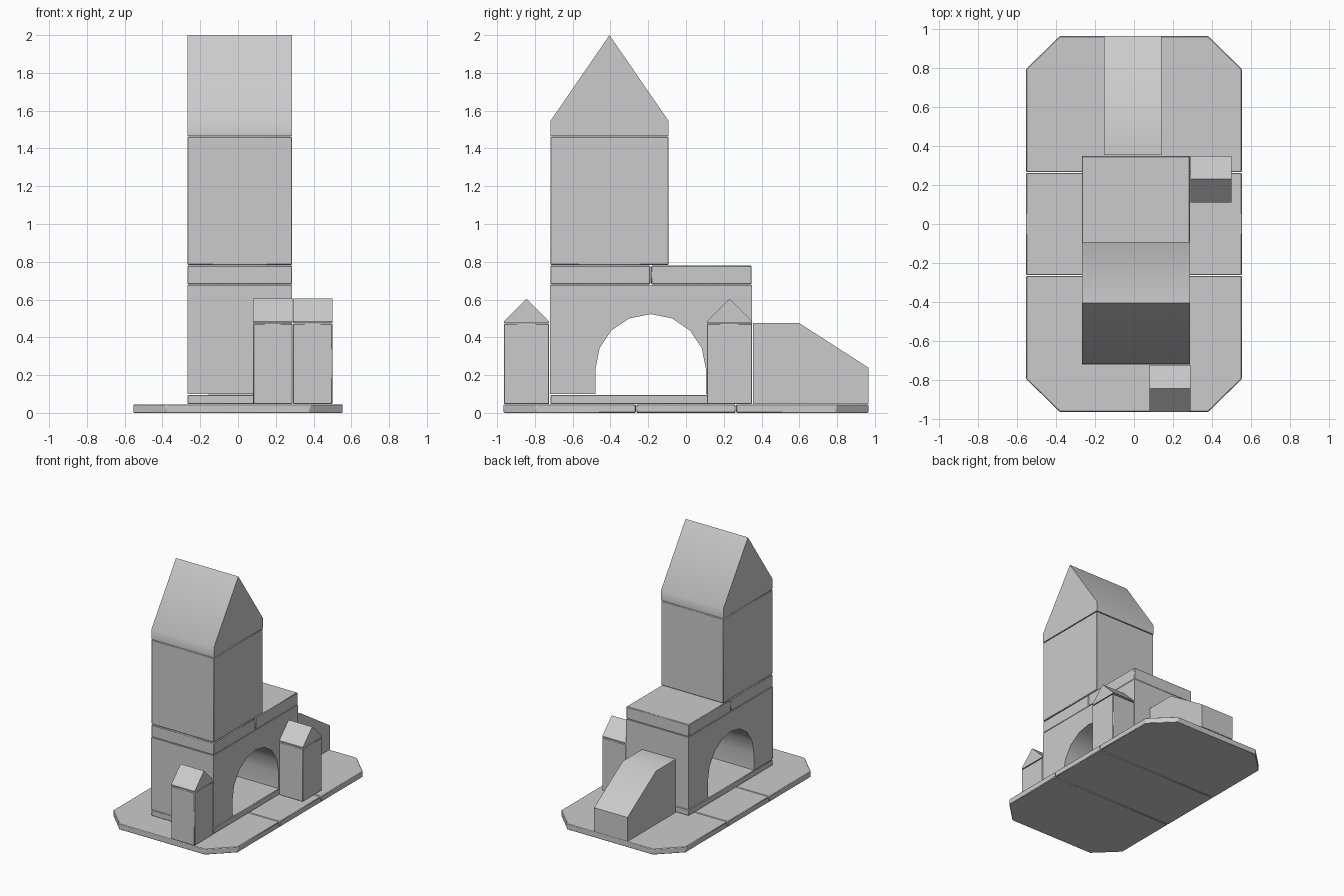
import bpy, bmesh, math

if "Cube" in bpy.data.objects:
    bpy.data.objects.remove(bpy.data.objects["Cube"])

GAP = 0.002


def finish(obj, bevel):
    bpy.context.view_layer.objects.active = obj
    obj.select_set(True)
    if bevel:
        m = obj.modifiers.new("bevel", 'BEVEL')
        m.width = 0.004
        m.segments = 1
        m.limit_method = 'ANGLE'
        m.angle_limit = math.radians(40)
    bpy.ops.object.shade_smooth_by_angle(angle=math.radians(36))
    obj.select_set(False)
    return obj


def prism(name, profile, lo, hi, axis='x', bevel=False):
    """Extrude a (y, z) profile along x, or an (x, y) profile along z."""
    place = (lambda p, t: (t, *p)) if axis == 'x' else (lambda p, t: (*p, t))
    bm = bmesh.new()
    face = bm.faces.new([bm.verts.new(place(p, lo)) for p in profile])
    ext = bmesh.ops.extrude_face_region(bm, geom=[face])
    for v in ext["geom"]:
        if isinstance(v, bmesh.types.BMVert):
            v.co["xyz".index(axis)] = hi
    bmesh.ops.recalc_face_normals(bm, faces=bm.faces)
    me = bpy.data.meshes.new(name)
    bm.to_mesh(me)
    bm.free()
    obj = bpy.data.objects.new(name, me)
    bpy.context.collection.objects.link(obj)
    return finish(obj, bevel)


def block(name, x0, x1, y0, y1, z0, z1):
    y0, y1, z0, z1 = y0 + GAP, y1 - GAP, z0 + GAP, z1 - GAP
    return prism(name, [(y0, z0), (y1, z0), (y1, z1), (y0, z1)], x0, x1, bevel=True)


def roof(name, x0, x1, y0, y1, z0, eave, top):
    y0, y1, z0 = y0 + GAP, y1 - GAP, z0 + GAP
    return prism(name, [(y0, z0), (y1, z0), (y1, eave), ((y0 + y1) / 2, top), (y0, eave)], x0, x1)


# Base: middle plate and two end plates with cut corners
W, L, T = 0.554, 0.965, 0.045
prism("base_middle", [(-W, -0.262), (W, -0.262), (W, 0.262), (-W, 0.262)], 0, T, 'z', True)
for name, s in (("base_front", -1), ("base_back", 1)):
    prism(name, [(-W, s * 0.266), (W, s * 0.266), (W, s * 0.795),
                 (0.38, s * L), (-0.38, s * L), (-W, s * 0.795)], 0, T, 'z', True)

# Arch on its floor slab
X0, X1, Y0, Y1, YC = -0.268, 0.287, -0.72, 0.35, -0.187
block("arch_floor", X0, X1, Y0, Y1, 0.045, 0.097)
R, SPRING = 0.293, 0.23
curve = [(YC - R * math.cos(i * math.pi / 8), SPRING + R * math.sin(i * math.pi / 8)) for i in range(9)]
prism("arch", [(Y0, 0.099), (YC - R, 0.099), *curve, (YC + R, 0.099), (Y1, 0.099),
               (Y1, 0.678), (Y0, 0.678)], X0, X1)

# Slabs above the arch, tower and its roof
block("slab_front", X0, X1, Y0, YC, 0.679, 0.781)
block("slab_back", X0, X1, YC, Y1, 0.679, 0.781)
block("tower", X0, X1, Y0, -0.09, 0.781, 1.464)
roof("tower_roof", X0, X1, Y0, -0.09, 1.464, 1.545, 2.0)

# Two small pillars with pointed caps
for name, x0, x1, y0, y1 in (("front_pillar", 0.08, 0.289, -0.966, -0.722),
                             ("side_pillar", 0.29, 0.5, 0.108, 0.352)):
    block(name, x0, x1, y0, y1, 0.045, 0.475)
    roof(name + "_cap", x0, x1, y0, y1, 0.475, 0.485, 0.605)

# Sloped block behind the arch
prism("back_ramp", [(0.354, 0.047), (0.965, 0.047), (0.965, 0.24), (0.6, 0.475), (0.354, 0.475)],
      -0.155, 0.142)
